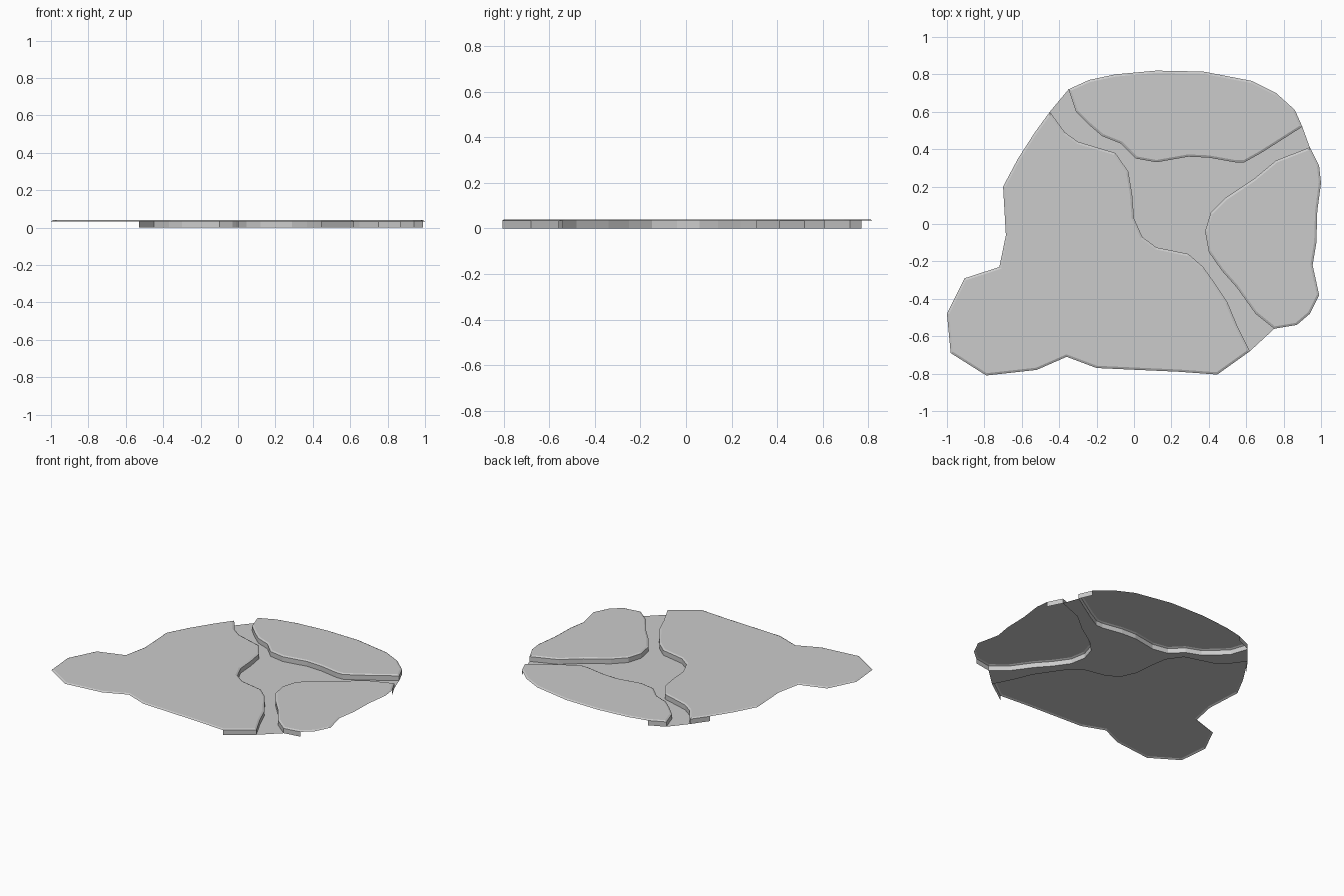
import bpy, bmesh

if "Cube" in bpy.data.objects:
    bpy.data.objects.remove(bpy.data.objects["Cube"])

RIM_Z, TOP_Z, BEVEL = 0.034, 0.040, 0.012

# Each plate: bank (edge along the channel) and rim (outer edge), counter-clockwise
north_bank = [(-.35, .72), (-.31, .60), (-.24, .53), (-.17, .47), (-.07, .43), (.01, .35),
              (.12, .33), (.29, .36), (.40, .355), (.54, .33), (.59, .33), (.68, .38),
              (.79, .45), (.90, .52)]
north_rim = [(.86, .61), (.76, .70), (.63, .765), (.37, .815), (.12, .82), (-.10, .80), (-.24, .77)]

east_bank = [(.94, .41), (.76, .34), (.64, .24), (.49, .14), (.41, .06), (.38, -.04),
             (.40, -.15), (.47, -.25), (.55, -.34), (.65, -.48), (.75, -.56)]
east_rim = [(.87, -.54), (.94, -.48), (.99, -.38), (.955, -.22), (.975, -.10), (.98, .07),
            (1.0, .22), (.99, .31)]

west_bank = [(.62, -.68), (.55, -.54), (.50, -.42), (.42, -.30), (.37, -.23), (.29, -.16),
             (.12, -.125), (.045, -.07), (0, .03), (-.01, .16), (-.03, .28), (-.10, .38),
             (-.20, .41), (-.30, .44), (-.37, .49), (-.45, .60)]
west_rim = [(-.53, .49), (-.62, .35), (-.70, .20), (-.685, -.06), (-.72, -.23), (-.905, -.29),
            (-1, -.48), (-.98, -.69), (-.79, -.81), (-.52, -.78), (-.36, -.71), (-.20, -.77),
            (.24, -.79), (.445, -.805)]


def finish(name, bm):
    mesh = bpy.data.meshes.new(name)
    bm.to_mesh(mesh)
    bm.free()
    bpy.context.collection.objects.link(bpy.data.objects.new(name, mesh))


def polygon(bm, points, z):
    return bm.faces.new([bm.verts.new((x, y, z)) for x, y in points])


def plate(name, bank, rim):
    bm = bmesh.new()
    # flat top with a narrow sloping edge
    face = polygon(bm, bank + rim, RIM_Z)
    face.normal_update()
    bmesh.ops.inset_individual(bm, faces=[face], thickness=BEVEL,
                               depth=TOP_Z - RIM_Z, use_even_offset=True)
    # bank wall, running one segment round each corner
    path = [rim[-1]] + bank + [rim[0]]
    low = [bm.verts.new((x, y, 0)) for x, y in path]
    high = [bm.verts.new((x, y, RIM_Z)) for x, y in path]
    for i in range(len(path) - 1):
        bm.faces.new((low[i], low[i + 1], high[i + 1], high[i]))
    bmesh.ops.remove_doubles(bm, verts=bm.verts, dist=0.0005)
    finish(name, bm)


plate("north_plate", north_bank, north_rim)
plate("east_plate", east_bank, east_rim)
plate("west_plate", west_bank, west_rim)

# Channel floor between the three banks
bm = bmesh.new()
polygon(bm, (west_bank + north_bank + east_bank)[::-1], 0)
finish("channel_floor", bm)
